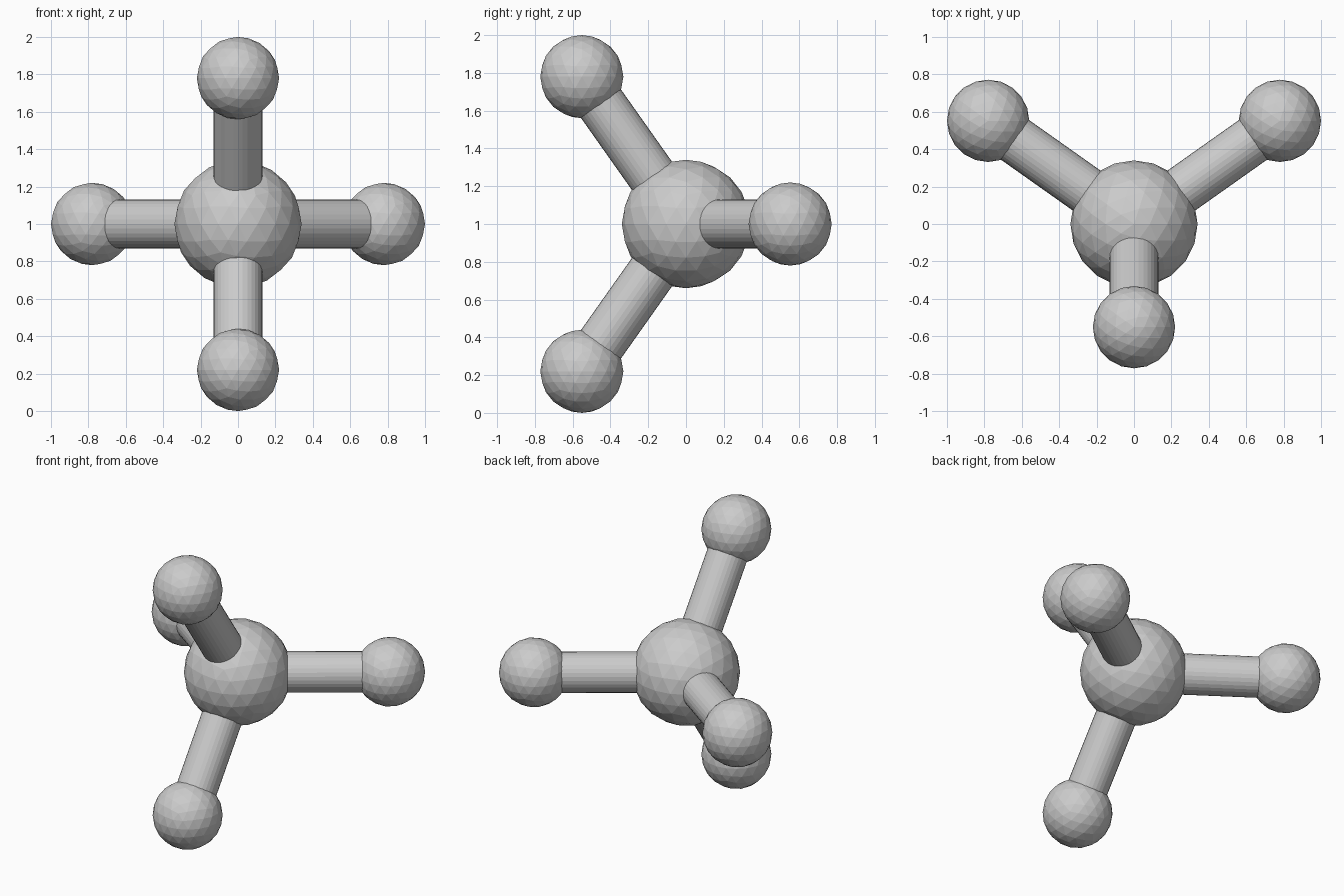
import bpy
from mathutils import Vector

if "Cube" in bpy.data.objects:
    bpy.data.objects.remove(bpy.data.objects["Cube"])

CENTRE = Vector((0, 0, 1))
REACH_A, REACH_B = 0.78, 0.5515   # tetrahedral offsets (ratio 1 : 0.707)


def ball(name, pos, radius):
    # Faceted ball
    bpy.ops.mesh.primitive_ico_sphere_add(subdivisions=3, radius=radius, location=pos)
    bpy.context.object.name = name


def rod(name, start, end, radius):
    # Straight rod between two points
    d = end - start
    bpy.ops.mesh.primitive_cylinder_add(vertices=32, radius=radius, depth=d.length,
                                        location=(start + end) / 2)
    ob = bpy.context.object
    ob.name = name
    ob.rotation_mode = 'QUATERNION'
    ob.rotation_quaternion = d.to_track_quat('Z', 'Y')


# Central atom
ball("central_atom", CENTRE, 0.34)

# Four outer atoms, each on its own bond
offsets = {
    "upper": (0, -REACH_B, REACH_A),
    "lower": (0, -REACH_B, -REACH_A),
    "left": (-REACH_A, REACH_B, 0),
    "right": (REACH_A, REACH_B, 0),
}
for side, off in offsets.items():
    pos = CENTRE + Vector(off)
    rod(side + "_bond", CENTRE, pos, 0.13)
    ball(side + "_atom", pos, 0.22)
